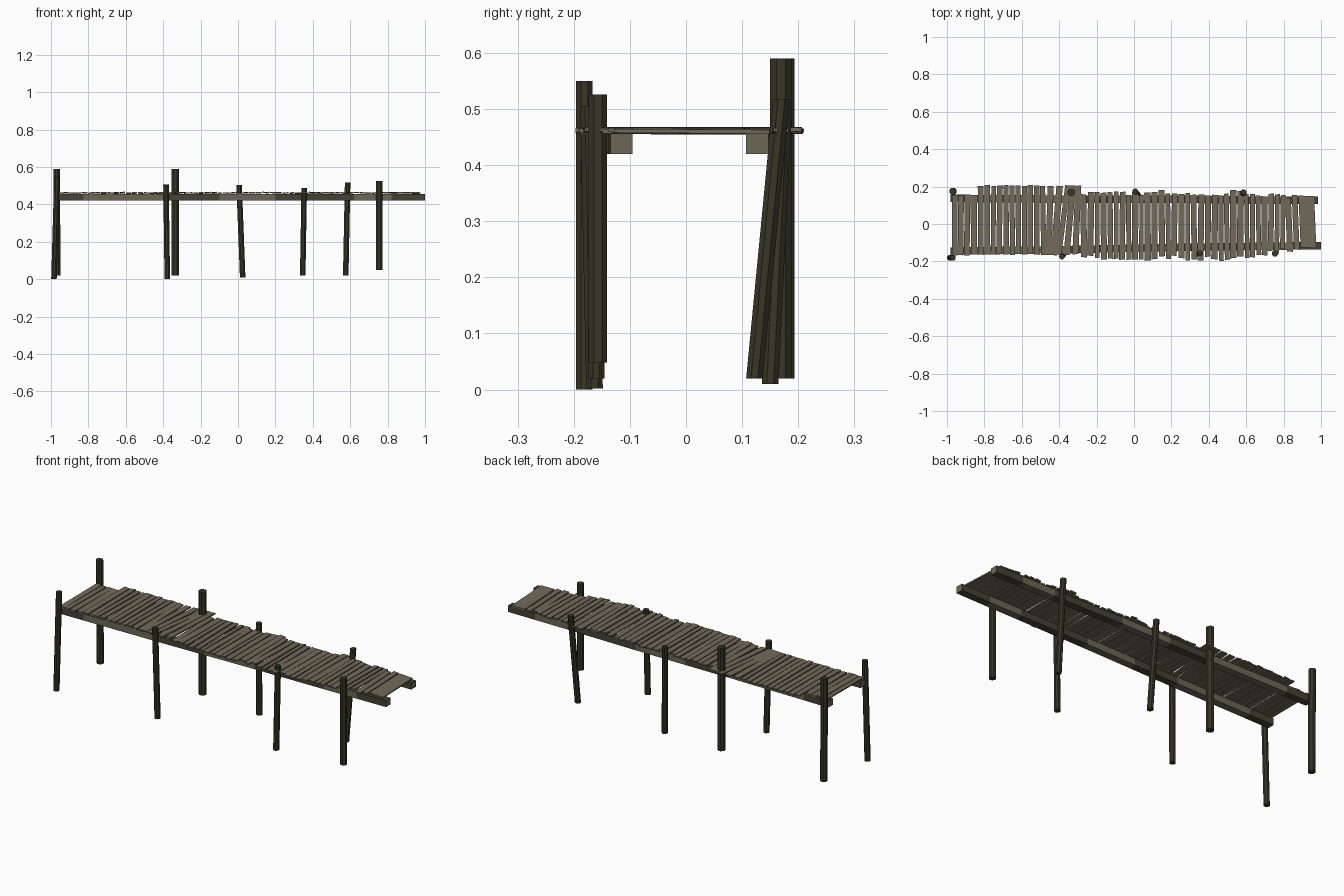
import bpy, bmesh, math, random
from mathutils import Vector

if "Cube" in bpy.data.objects:
    bpy.data.objects.remove(bpy.data.objects["Cube"])

random.seed(7)


def material(name, rgb):
    m = bpy.data.materials.new(name)
    m.diffuse_color = (*rgb, 1)
    m.use_nodes = True
    m.node_tree.nodes["Principled BSDF"].inputs["Base Color"].default_value = m.diffuse_color
    return m


PLANK = material("weathered plank", (0.165, 0.145, 0.10))
BEAM = material("pale beam", (0.15, 0.135, 0.09))
DARK = material("dark beam", (0.06, 0.055, 0.034))
POST = material("mossy post", (0.037, 0.037, 0.02))


def make_object(name, bm, *mats):
    bmesh.ops.recalc_face_normals(bm, faces=bm.faces[:])
    me = bpy.data.meshes.new(name)
    bm.to_mesh(me)
    bm.free()
    for m in mats:
        me.materials.append(m)
    ob = bpy.data.objects.new(name, me)
    bpy.context.collection.objects.link(ob)
    return ob


def hexa(bm, corners):
    """Box from 4 bottom + 4 top corners."""
    v = [bm.verts.new(c) for c in corners]
    for f in ((3, 2, 1, 0), (4, 5, 6, 7), (0, 1, 5, 4), (1, 2, 6, 5), (2, 3, 7, 6), (3, 0, 4, 7)):
        bm.faces.new([v[i] for i in f])


# Leaning posts: bottom (x, y, z), top (x, y, z), radius
posts = [
    ("front", (-0.984, -0.181, 0.0), (-0.968, -0.181, 0.55), 0.016),
    ("front", (-0.378, -0.163, 0.002), (-0.385, -0.174, 0.505), 0.016),
    ("front", (0.346, -0.160, 0.02), (0.354, -0.157, 0.487), 0.016),
    ("front", (0.755, -0.157, 0.048), (0.755, -0.157, 0.526), 0.018),
    ("back", (-0.966, 0.176, 0.02), (-0.970, 0.176, 0.59), 0.019),
    ("back", (-0.335, 0.169, 0.02), (-0.335, 0.169, 0.59), 0.021),
    ("back", (0.025, 0.150, 0.01), (0.006, 0.174, 0.503), 0.016),
    ("back", (0.576, 0.122, 0.02), (0.586, 0.170, 0.517), 0.016),
]
for i, (side, a, b, r) in enumerate(posts):
    bm = bmesh.new()
    rings = [[bm.verts.new((c[0] + r * math.cos(t), c[1] + r * math.sin(t), c[2]))
              for t in (math.tau * (k + 0.5) / 8 for k in range(8))] for c in (a, b)]
    for k in range(8):
        n = (k + 1) % 8
        bm.faces.new((rings[0][k], rings[0][n], rings[1][n], rings[1][k]))
    bm.faces.new(rings[0][::-1])
    bm.faces.new(rings[1])
    make_object(f"{side}_post_{i + 1}", bm, POST)


def lerp(table, x):
    for (x0, y0), (x1, y1) in zip(table, table[1:]):
        if x <= x1:
            return y0 + (y1 - y0) * (x - x0) / (x1 - x0)
    return table[-1][1]


# Beams: gently bent box runs with alternating pale and dark stretches
front_path = [(-0.98, -0.145), (-0.4, -0.138), (0.35, -0.122), (0.75, -0.119), (1.0, -0.115)]
back_path = [(-0.98, 0.137), (-0.3, 0.132), (0.1, 0.135), (0.6, 0.128), (0.985, 0.127)]
stops = [-0.98, -0.83, -0.37, -0.1, 0.2, 0.62, 0.82, 1.0]
for name, path in (("front_beam", front_path), ("back_beam", back_path)):
    bm = bmesh.new()
    xs = stops[:-1] + [path[-1][0]]
    rings = []
    for x in xs:
        y = lerp(path, x)
        rings.append([bm.verts.new((x, y + dy, z)) for dy, z in
                      ((-0.02, 0.42), (0.02, 0.42), (0.02, 0.456), (-0.02, 0.456))])
    for j in range(len(xs) - 1):
        for k in range(4):
            n = (k + 1) % 4
            f = bm.faces.new((rings[j][k], rings[j][n], rings[j + 1][n], rings[j + 1][k]))
            f.material_index = 1 - j % 2
    bm.faces.new(rings[0])
    bm.faces.new(rings[-1][::-1])
    make_object(name, bm, BEAM, DARK)

# Deck planks: uneven ends follow these outlines
back_edge = [(-0.98, 0.155), (-0.845, 0.155), (-0.835, 0.205), (-0.3, 0.205), (-0.29, 0.16), (0, 0.16),
             (0.2, 0.175), (0.24, 0.17), (0.45, 0.16), (0.5, 0.175), (0.7, 0.155), (0.98, 0.15)]
front_edge = [(-0.98, -0.165), (-0.5, -0.162), (-0.3, -0.165), (-0.2, -0.19), (0.1, -0.19), (0.2, -0.178),
              (0.45, -0.19), (0.6, -0.175), (0.75, -0.145), (0.98, -0.125)]


def slant(x):
    # a fan of skewed planks left of centre, and a skewed end plank
    if -0.47 < x < -0.28:
        return 0.05 * (1 - abs(x + 0.375) / 0.1)
    return -0.012 if x > 0.8 else random.uniform(-0.006, 0.006)


def plank(bm, x, w):
    jitter = 0.003 if x < -0.3 else 0.013
    yb = lerp(back_edge, x) + random.uniform(-jitter, jitter)
    yf = lerp(front_edge, x) + random.uniform(-jitter, jitter)
    s = slant(x) / 2
    skew = random.uniform(-0.003, 0.003)
    zf, zb = (0.456 + random.uniform(0, 0.004) for _ in range(2))
    roll = random.uniform(-0.0015, 0.0015)
    h = w / 2
    base = [(x - s - h, yf, zf - roll), (x - s + h, yf + skew, zf + roll),
            (x + s + h, yb + skew, zb + roll), (x + s - h, yb, zb - roll)]
    hexa(bm, base + [(px, py, pz + 0.007) for px, py, pz in base])


bm = bmesh.new()
x = -0.975
while x < 0.875:
    pitch = random.uniform(0.029, 0.039)
    plank(bm, x + pitch / 2, pitch - random.uniform(0.003, 0.007))
    x += pitch
plank(bm, (x + 0.968) / 2 + 0.002, 0.966 - x)  # wide end board
make_object("deck_planks", bm, PLANK)
